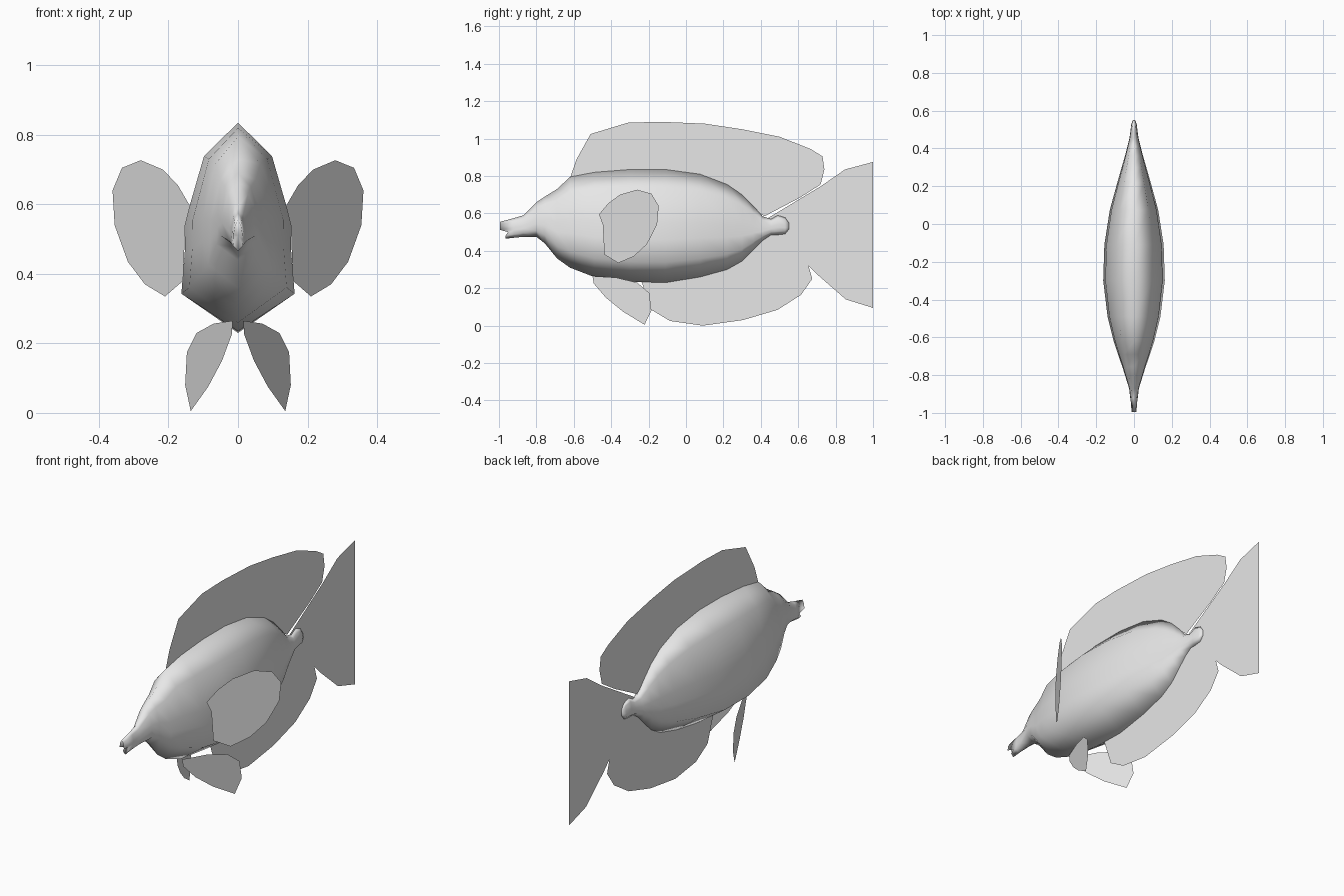
import bpy
import bmesh

grey = bpy.data.materials.new("light_grey")
grey.diffuse_color = (0.8, 0.8, 0.8, 1)


def make_object(name, bm):
    mesh = bpy.data.meshes.new(name)
    bm.to_mesh(mesh)
    bm.free()
    mesh.materials.append(grey)
    obj = bpy.data.objects.new(name, mesh)
    bpy.context.collection.objects.link(obj)
    return obj


def fin(name, points):
    """Flat sheet from an outline of 3D points."""
    bm = bmesh.new()
    bm.faces.new([bm.verts.new(p) for p in points])
    bmesh.ops.triangulate(bm, faces=bm.faces[:])
    return make_object(name, bm)


# Body stations: y, bottom z, top z, half width
stations = [
    (-0.96, 0.465, 0.555, 0.014), (-0.92, 0.47, 0.575, 0.020),
    (-0.87, 0.475, 0.59, 0.026), (-0.80, 0.475, 0.66, 0.048),
    (-0.755, 0.44, 0.69, 0.062), (-0.69, 0.36, 0.73, 0.085),
    (-0.62, 0.31, 0.795, 0.108), (-0.49, 0.26, 0.82, 0.140),
    (-0.30, 0.235, 0.835, 0.163), (-0.11, 0.23, 0.835, 0.157),
    (0.075, 0.26, 0.81, 0.128), (0.22, 0.30, 0.755, 0.088),
    (0.30, 0.345, 0.70, 0.065), (0.36, 0.405, 0.64, 0.048),
    (0.41, 0.455, 0.585, 0.035), (0.455, 0.485, 0.57, 0.024),
    (0.49, 0.485, 0.59, 0.019), (0.53, 0.49, 0.578, 0.014),
    (0.55, 0.515, 0.55, 0.006),
]
# Half cross-section: width fraction, height fraction
half = [(0, 1), (0.6, 0.84), (0.93, 0.53), (0.94, 0.38), (1, 0.18), (0, 0)]
section = half + [(-x, t) for x, t in half[-2:0:-1]]

bm = bmesh.new()
rings = []
for y, low, high, width in stations:
    rings.append([bm.verts.new((x * width, y, low + t * (high - low)))
                  for x, t in section])
n = len(section)
for a, b in zip(rings, rings[1:]):
    for i in range(n):
        bm.faces.new((a[i], b[i], b[(i + 1) % n], a[(i + 1) % n]))
bm.faces.new(rings[-1][::-1])
# Open lips: upper and lower rim pushed forward around a recessed centre
for v, (x, t) in zip(rings[0], section):
    if t > 0.5:
        v.co.y = -0.995
    elif t < 0.3:
        v.co.y = -0.965
    else:
        v.co.y = -0.95
recess = bm.verts.new((0, -0.945, 0.51))
for i in range(n):
    bm.faces.new((rings[0][i], rings[0][(i + 1) % n], recess))
bmesh.ops.recalc_face_normals(bm, faces=bm.faces[:])
for f in bm.faces:
    f.smooth = True
make_object("body", bm)

# Fins lying in the centre plane, as (y, z) outlines
centre_fins = {
    "dorsal_fin": [(-.62, .79), (-.585, .89), (-.51, 1.025), (-.31, 1.085),
                   (-.14, 1.09), (.1, 1.08), (.3, 1.05), (.5, 1.01),
                   (.665, .945), (.73, .905), (.74, .835), (.72, .755),
                   (.61, .685), (.42, .585), (.3, .66), (.1, .78), (-.3, .8)],
    "anal_fin": [(-.25, .27), (-.185, .085), (-.085, .025), (.09, 0),
                 (.305, .03), (.49, .085), (.615, .165), (.675, .25),
                 (.655, .32), (.42, .49), (.25, .36), (.05, .28)],
    "tail_fin": [(.43, .57), (.72, .745), (.85, .835), (1, .875),
                 (1, .095), (.855, .14), (.70, .275), (.655, .32), (.42, .49)],
}
for name, outline in centre_fins.items():
    fin(name, [(0, y, z) for y, z in outline])

# Paired upright fins splayed backwards, as (x, z) outlines
pectoral = [(.138, .595), (.173, .655), (.216, .70), (.28, .727), (.334, .705),
            (.361, .64), (.355, .54), (.317, .435), (.268, .37), (.21, .335),
            (.158, .38), (.152, .54)]
pelvic = [(.015, .265), (.07, .257), (.119, .23), (.147, .175), (.152, .08),
          (.136, .005), (.086, .075), (.046, .15), (.018, .225)]
for side, s in (("left", -1), ("right", 1)):
    fin(side + "_pectoral_fin",
        [(s * x, -.465 + 1.43 * (x - .138), z) for x, z in pectoral])
    fin(side + "_pelvic_fin",
        [(s * x, -.5 + 2.3 * (x - .015), z) for x, z in pelvic])
